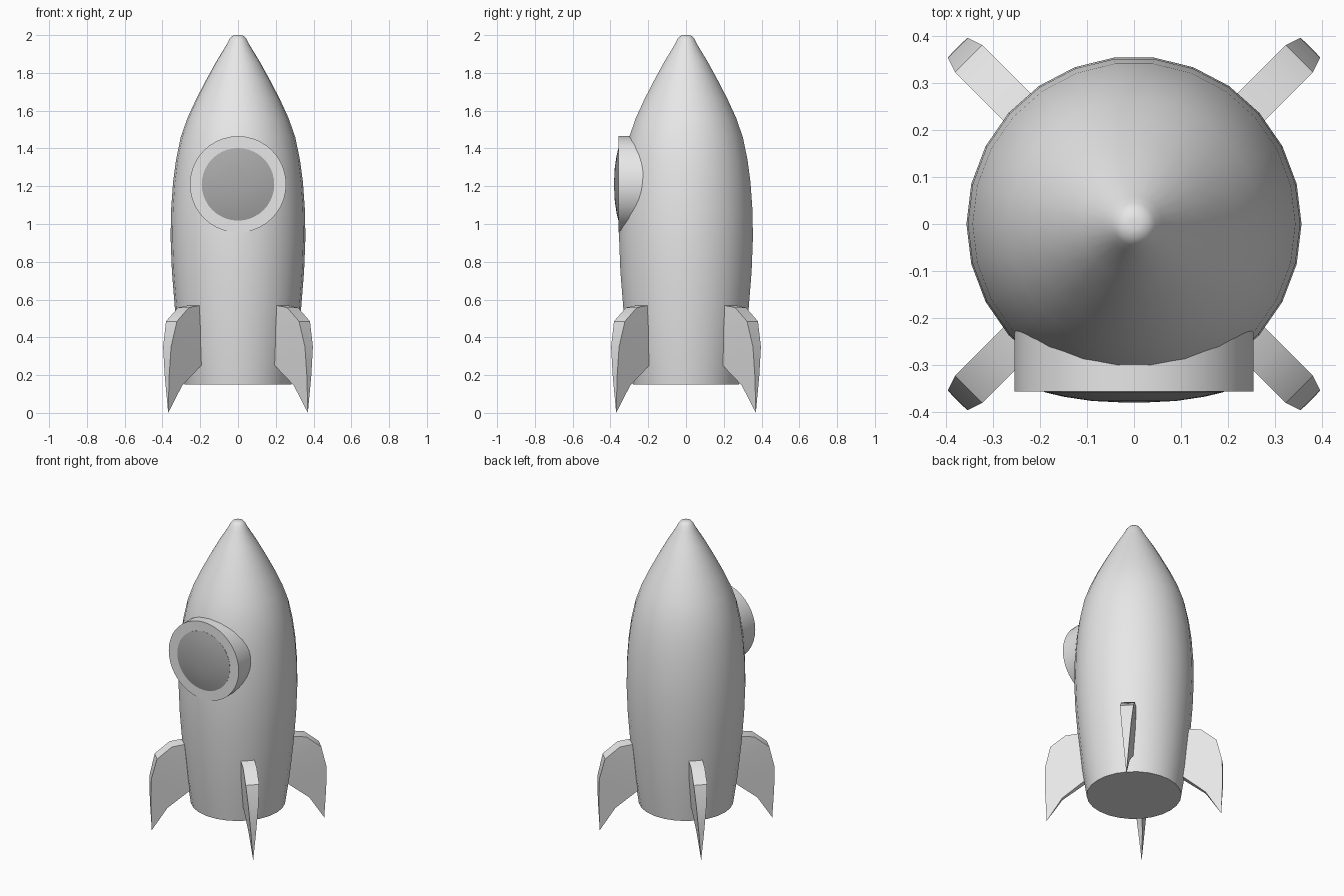
import bpy, bmesh, math
from mathutils import Matrix, Vector

cube = bpy.data.objects.get("Cube")
if cube:
    bpy.data.objects.remove(cube, do_unlink=True)


def material(name, grey):
    m = bpy.data.materials.new(name)
    m.use_nodes = True
    color = (grey, grey, grey, 1)
    m.diffuse_color = color
    m.node_tree.nodes["Principled BSDF"].inputs["Base Color"].default_value = color
    return m


body_grey = material("light grey", 0.8)
glass_grey = material("dark grey", 0.4)


def finish(name, bm, mat, matrix=Matrix()):
    """Turn a bmesh into a named object with sharp edges kept."""
    bmesh.ops.remove_doubles(bm, verts=bm.verts, dist=0.0005)
    bmesh.ops.recalc_face_normals(bm, faces=bm.faces)
    bm.transform(matrix)
    mesh = bpy.data.meshes.new(name)
    bm.to_mesh(mesh)
    bm.free()
    mesh.materials.append(mat)
    obj = bpy.data.objects.new(name, mesh)
    bpy.context.collection.objects.link(obj)
    bpy.ops.object.select_all(action='DESELECT')
    obj.select_set(True)
    bpy.context.view_layer.objects.active = obj
    bpy.ops.object.shade_smooth_by_angle(angle=math.radians(35))
    return obj


def lathe(name, profile, sides, mat, matrix=Matrix()):
    """Revolve (radius, height) points around z, closing both ends."""
    bm = bmesh.new()
    rings = [[bm.verts.new((r * math.cos(a), r * math.sin(a), z))
              for a in (math.tau * i / sides for i in range(sides))]
             for r, z in profile]
    for low, high in zip(rings, rings[1:]):
        for i in range(sides):
            j = (i + 1) % sides
            bm.faces.new((low[i], low[j], high[j], high[i]))
    bm.faces.new(rings[0][::-1])
    bm.faces.new(rings[-1])
    return finish(name, bm, mat, matrix)


# Hull
lathe("hull", [(0.283, 0.15), (0.31, 0.33), (0.334, 0.55), (0.35, 0.75),
               (0.357, 0.93), (0.354, 1.08), (0.344, 1.22), (0.328, 1.34),
               (0.303, 1.46), (0.268, 1.56), (0.222, 1.66), (0.17, 1.76),
               (0.115, 1.86), (0.06, 1.95), (0.045, 1.98), (0.03, 1.996),
               (0.012, 2.0)], 26, body_grey)

# Porthole frame and domed glass, facing the front
porthole = Matrix.Translation((0, 0, 1.21)) @ Matrix.Rotation(math.pi / 2, 4, 'X')
lathe("porthole_frame", [(0.255, 0.18), (0.255, 0.357)], 40, body_grey, porthole)
lathe("porthole_glass", [(0.192, 0.35), (0.192, 0.358), (0.15, 0.368),
                         (0.09, 0.377), (0.03, 0.38)], 40, glass_grey, porthole)

# Fins: matching inner and outer edge points (radius, height), thinning to the tip
INNER = [(0.25, 0.58), (0.25, 0.42), (0.285, 0.26), (0.43, 0.145), (0.523, 0)]
OUTER = [(0.408, 0.558), (0.498, 0.485), (0.531, 0.35), (0.532, 0.2), (0.523, 0)]


def fin(name, angle):
    bm = bmesh.new()

    def chain(points, side):
        return [bm.verts.new((r, side * min(0.041, 0.085 * z), z)) for r, z in points]

    a, b = chain(INNER, 1), chain(OUTER, 1)
    c, d = chain(OUTER, -1), chain(INNER, -1)
    # Both sides, the outer edge and the root edge
    for p, q in ((a, b), (b, c), (c, d), (d, a)):
        for i in range(len(p) - 1):
            bm.faces.new((p[i], q[i], q[i + 1], p[i + 1]))
    bm.faces.new((a[0], b[0], c[0], d[0]))
    bmesh.ops.dissolve_degenerate(bm, dist=0.0005, edges=bm.edges)
    finish(name, bm, body_grey, Matrix.Rotation(math.radians(angle), 4, 'Z'))


for fin_name, fin_angle in (("back_left_fin", 45), ("back_right_fin", 135),
                            ("front_right_fin", 225), ("front_left_fin", 315)):
    fin(fin_name, fin_angle)
